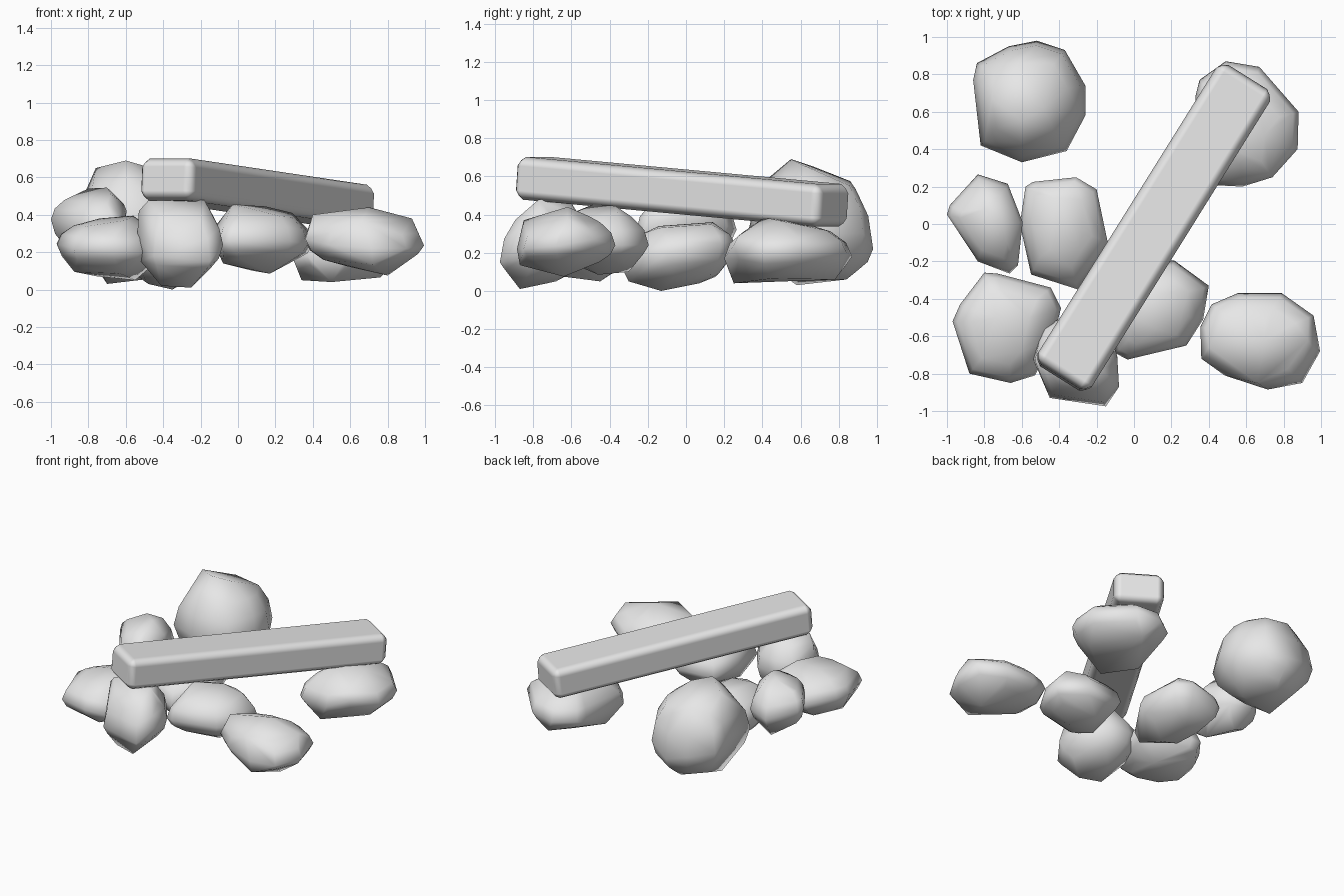
import bpy, bmesh, math
from mathutils import Matrix, Vector

grey = bpy.data.materials.new("stone_grey")
grey.diffuse_color = (0.8, 0.8, 0.8, 1)


def finish(name, bm, angle):
    me = bpy.data.meshes.new(name)
    bmesh.ops.recalc_face_normals(bm, faces=bm.faces)
    bm.to_mesh(me)
    bm.free()
    me.materials.append(grey)
    ob = bpy.data.objects.new(name, me)
    bpy.context.collection.objects.link(ob)
    bpy.ops.object.select_all(action='DESELECT')
    ob.select_set(True)
    bpy.context.view_layer.objects.active = ob
    bpy.ops.object.shade_smooth_by_angle(angle=math.radians(angle))
    return ob


def shoulder(girth, cap, inset, rise):
    """Girth ring pulled inwards and part of the way towards the cap height."""
    mid = sum((Vector(p) for p in girth), Vector()) / len(girth)
    height = sum(p[2] for p in cap) / len(cap)
    return [(mid.x + (x - mid.x) * inset, mid.y + (y - mid.y) * inset, z + (height - z) * rise)
            for x, y, z in girth]


def rock(name, girth, top, bottom):
    """Rounded convex boulder around a girth ring, crown points and base points."""
    points = girth + top + bottom
    points += shoulder(girth, top, .91, .42) + shoulder(girth, bottom, .9, .4)
    points += shoulder(girth, top, .68, .76) + shoulder(girth, bottom, .66, .74)
    bm = bmesh.new()
    verts = [bm.verts.new(p) for p in points]
    res = bmesh.ops.convex_hull(bm, input=verts)
    junk = {v for v in res["geom_interior"] + res["geom_unused"]
            if isinstance(v, bmesh.types.BMVert)}
    bmesh.ops.delete(bm, geom=list(junk), context='VERTS')
    return finish(name, bm, 70)


# Tall boulder, back left
rock("tall_back_boulder",
     [(-.84, .86, .30), (-.67, .95, .26), (-.52, .98, .22), (-.37, .93, .30), (-.26, .74, .30),
      (-.26, .58, .33), (-.36, .39, .30), (-.60, .33, .33), (-.82, .42, .32), (-.86, .77, .38)],
     [(-.76, .67, .65), (-.60, .55, .69), (-.48, .62, .655), (-.62, .86, .575),
      (-.60, .43, .59)],
     [(-.70, .58, .03), (-.45, .60, .06), (-.55, .84, .06)])

# Small stone, left
rock("left_stone",
     [(-.985, .10, .36), (-.835, .265, .32), (-.675, .215, .34), (-.595, .01, .42),
      (-.62, -.22, .32), (-.665, -.265, .30), (-.835, -.20, .34), (-1.0, .05, .375)],
     [(-.93, .06, .465), (-.80, .08, .54), (-.70, .0, .545), (-.68, -.10, .51), (-.72, .15, .50)],
     [(-.93, .05, .26), (-.78, .12, .14), (-.70, -.08, .14)])

# Stone in the middle
rock("middle_stone",
     [(-.58, .20, .20), (-.54, .225, .20), (-.31, .25, .26), (-.20, .185, .25), (-.14, -.10, .20),
      (-.30, -.35, .15), (-.55, -.27, .18), (-.61, 0, .20)],
     [(-.42, .14, .36), (-.28, .13, .35), (-.45, -.14, .34), (-.28, -.14, .33)],
     [(-.40, .07, .04), (-.35, -.13, .0), (-.30, -.30, .05), (-.48, -.12, .03)])

# Boulder, front left
rock("front_left_stone",
     [(-.80, -.26, .22), (-.73, -.265, .22), (-.445, -.34, .24), (-.39, -.45, .22),
      (-.44, -.64, .22), (-.53, -.81, .20), (-.66, -.85, .22), (-.88, -.80, .22),
      (-.97, -.52, .245), (-.93, -.43, .24)],
     [(-.835, -.58, .35), (-.74, -.50, .38), (-.56, -.50, .395), (-.60, -.68, .37)],
     [(-.875, -.58, .095), (-.63, -.72, .085), (-.55, -.45, .05), (-.75, -.42, .07)])

# Stone under the beam, right of centre
rock("centre_right_stone",
     [(.215, -.195, .24), (.40, -.33, .24), (.37, -.51, .24), (.28, -.65, .26),
      (-.035, -.725, .26), (-.10, -.69, .25), (-.14, -.42, .28), (-.07, -.22, .24)],
     [(-.03, -.48, .455), (.145, -.37, .445), (.29, -.36, .41), (.12, -.56, .42)],
     [(.33, -.42, .18), (.17, -.46, .085), (-.08, -.52, .14), (.08, -.30, .10)])

# Upright stone carrying the raised beam end
rock("front_support_stone",
     [(-.54, -.72, .27), (-.49, -.55, .25), (-.45, -.93, .18), (-.15, -.975, .15),
      (-.08, -.87, .24), (-.09, -.70, .25), (-.22, -.52, .25), (-.38, -.50, .25)],
     [(-.53, -.73, .42), (-.48, -.76, .475), (-.18, -.77, .48), (-.125, -.76, .38),
      (-.30, -.60, .46)],
     [(-.25, -.87, .01), (-.41, -.83, .02), (-.35, -.68, .05), (-.52, -.72, .15)])

# Boulder, front right
rock("front_right_stone",
     [(.355, -.55, .27), (.415, -.43, .26), (.555, -.37, .24), (.79, -.37, .24), (.96, -.49, .27),
      (.995, -.68, .235), (.90, -.85, .22), (.715, -.885, .22), (.485, -.81, .24),
      (.36, -.72, .27)],
     [(.40, -.66, .40), (.70, -.62, .44), (.93, -.62, .38), (.70, -.505, .39), (.66, -.85, .37)],
     [(.80, -.64, .075), (.60, -.60, .12), (.72, -.87, .135), (.68, -.49, .15)])

# Boulder carrying the low beam end
rock("back_support_stone",
     [(.33, .69, .18), (.35, .77, .18), (.49, .87, .18), (.67, .84, .20), (.88, .60, .22),
      (.875, .40, .20), (.74, .25, .24), (.58, .20, .17), (.37, .21, .18), (.30, .30, .15)],
     [(.50, .41, .385), (.70, .48, .37), (.48, .60, .36), (.62, .76, .30)],
     [(.34, .45, .05), (.50, .25, .04), (.76, .45, .065), (.58, .78, .06)])

# Tilted stone beam with softened chamfers
bm = bmesh.new()
bmesh.ops.create_cube(bm, size=1)
bmesh.ops.scale(bm, vec=(1.895, .34, .225), verts=bm.verts)
bmesh.ops.bevel(bm, geom=bm.edges[:], offset=.048, segments=2, profile=.35, affect='EDGES')
bm.transform(Matrix.Translation((.105, -.02, .519))
             @ Matrix.Rotation(math.radians(58), 4, 'Z')
             @ Matrix.Rotation(math.radians(4.5), 4, 'Y'))
beam = finish("fallen_beam", bm, 60)
beam.modifiers.new("flat_sides", 'WEIGHTED_NORMAL').weight = 100
